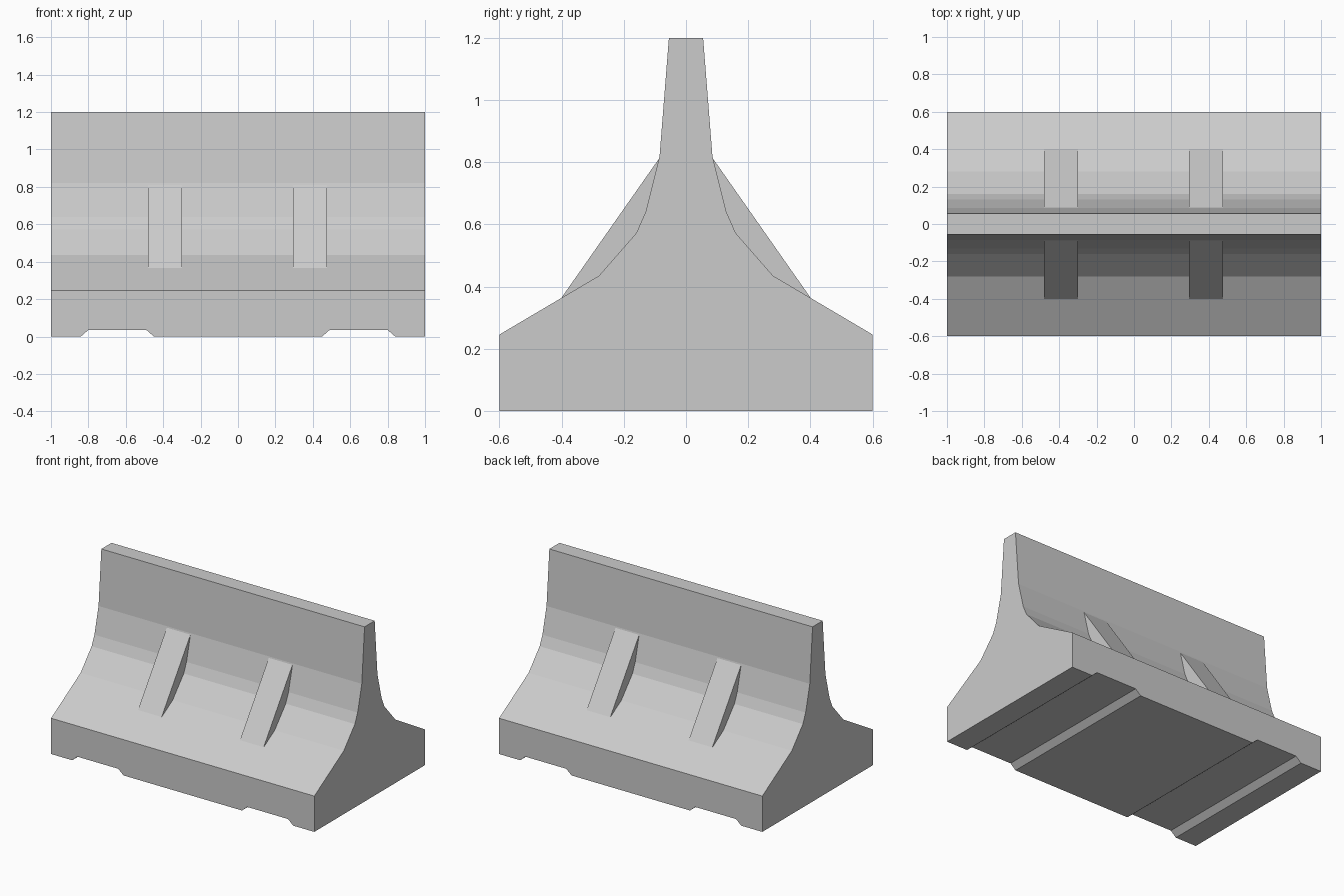
import bpy
import bmesh

if "Cube" in bpy.data.objects:
    bpy.data.objects.remove(bpy.data.objects["Cube"])


def loft(name, sections):
    """Join matching closed cross-sections into a capped solid."""
    bm = bmesh.new()
    rings = [[bm.verts.new(p) for p in s] for s in sections]
    n = len(rings[0])
    for a, b in zip(rings, rings[1:]):
        for i in range(n):
            j = (i + 1) % n
            bm.faces.new((a[i], a[j], b[j], b[i]))
    bm.faces.new(rings[0])
    bm.faces.new(rings[-1])
    bmesh.ops.recalc_face_normals(bm, faces=bm.faces)
    # merge the flat strips between sections
    bmesh.ops.dissolve_limit(bm, angle_limit=0.005, verts=bm.verts, edges=bm.edges)
    mesh = bpy.data.meshes.new(name)
    bm.to_mesh(mesh)
    bm.free()
    obj = bpy.data.objects.new(name, mesh)
    bpy.context.collection.objects.link(obj)
    return obj


# Barrier wall: half profile mirrored, underside raised at the two drain channels
half = [(0.6, 0.246), (0.28, 0.435), (0.16, 0.572), (0.13, 0.64),
        (0.085, 0.82), (0.055, 1.2)]
underside = [(0.45, 0), (0.49, 0.035), (0.80, 0.035), (0.84, 0), (1, 0)]
underside = [(-x, z) for x, z in reversed(underside)] + underside


def wall_section(x, z):
    right = [(0.6, z)] + half
    return [(x, y, h) for y, h in right] + [(x, -y, h) for y, h in reversed(right)]


loft("barrier_wall", [wall_section(x, z) for x, z in underside])

# Sloped ribs, two on each face, rooted inside the wall
rib = [(0.083, 0.817), (0.4, 0.365), (0.05, 0.4)]
for label, side in (("front", -1), ("back", 1)):
    for pos, x0, x1 in (("left", -0.48, -0.30), ("right", 0.295, 0.475)):
        loft(f"{label}_{pos}_rib",
             [[(x, side * y, z) for y, z in rib] for x in (x0, x1)])
